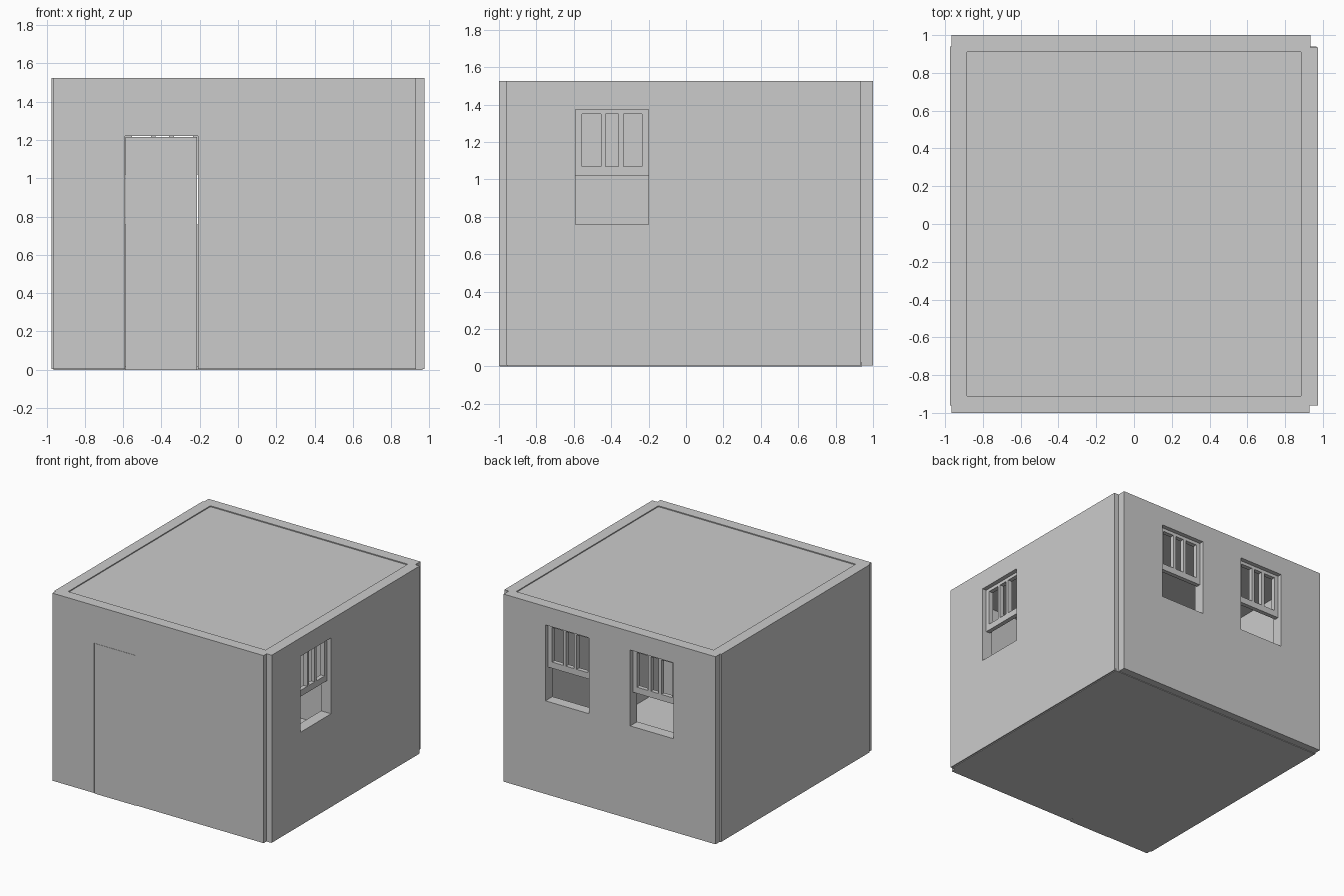
import bpy
from math import radians

if "Cube" in bpy.data.objects:
    bpy.data.objects.remove(bpy.data.objects["Cube"])

T = 0.09          # wall thickness
H = 1.525         # wall height


def rect(u0, u1, z0, z1):
    return [(u0, z0), (u1, z0), (u1, z1), (u0, z1)]


def panel(name, outline, holes, outer, thick, turn):
    """Flat panel with holes; its outer face lies `outer` from the centre,
    facing the side given by `turn` (0 front, 1 right, 2 back, 3 left)."""
    cu = bpy.data.curves.new(name, 'CURVE')
    cu.dimensions = '2D'
    cu.fill_mode = 'BOTH'
    cu.extrude = thick / 2
    for pts in [outline] + holes:
        sp = cu.splines.new('POLY')
        sp.points.add(len(pts) - 1)
        for p, (u, z) in zip(sp.points, pts):
            p.co = (u, z, 0, 1)
        sp.use_cyclic_u = True
    tmp = bpy.data.objects.new(name + "_outline", cu)
    bpy.context.collection.objects.link(tmp)
    dg = bpy.context.evaluated_depsgraph_get()
    me = bpy.data.meshes.new_from_object(tmp.evaluated_get(dg))
    bpy.data.objects.remove(tmp)
    for f in me.polygons:
        f.use_smooth = False
    ob = bpy.data.objects.new(name, me)
    bpy.context.collection.objects.link(ob)
    d = outer - thick / 2
    ob.rotation_euler = (radians(90), 0, radians(90 * turn))
    ob.location = [(0, -d, 0), (d, 0, 0), (0, d, 0), (-d, 0, 0)][turn]
    return ob


def slab(name, x0, x1, y0, y1, z0, z1):
    bpy.ops.mesh.primitive_cube_add(
        size=1, location=((x0 + x1) / 2, (y0 + y1) / 2, (z0 + z1) / 2))
    ob = bpy.context.object
    ob.name = name
    ob.scale = (x1 - x0, y1 - y0, z1 - z0)


def window_hole(u):
    return rect(u, u + 0.39, 0.76, 1.375)


def sash(name, u, outer, turn):
    # Raised sash with three open lights
    lights = [rect(u + a, u + b, 1.07, 1.35)
              for a, b in ((0.035, 0.135), (0.16, 0.23), (0.255, 0.355))]
    panel(name, rect(u, u + 0.39, 1.02, 1.375), lights, outer - 0.035, 0.035, turn)


# Walls, with the door notch and window openings
D0, D1, DZ = -0.59, -0.21, 1.22
panel("front_wall", [(-0.965, 0.005), (D0, 0.005), (D0, DZ), (D1, DZ), (D1, 0.005),
                     (0.93, 0.005), (0.93, H), (-0.965, H)], [], 1.0, T, 0)
panel("right_wall", rect(-0.96, 0.935, 0.005, H), [window_hole(-0.59)], 0.975, T, 1)
panel("back_wall", rect(-0.935, 0.965, 0.005, H),
      [window_hole(-0.56), window_hole(0.20)], 1.0, T, 2)
panel("left_wall", rect(-0.94, 0.96, 0.005, H), [], 0.975, T, 3)

# Window sashes
sash("right_sash", -0.59, 0.975, 1)
sash("back_sash_a", -0.56, 1.0, 2)
sash("back_sash_b", 0.20, 1.0, 2)

# Door, nearly flush with the front wall
panel("door", rect(D0 + 0.003, D1 - 0.003, 0, DZ - 0.003), [], 0.997, T - 0.006, 0)

# Floor and ceiling fitted between the walls
slab("floor", -0.965, 0.965, -0.955, 0.94, 0.0, 0.02)
slab("ceiling", -0.89, 0.89, -0.915, 0.915, H - 0.05, H - 0.008)
